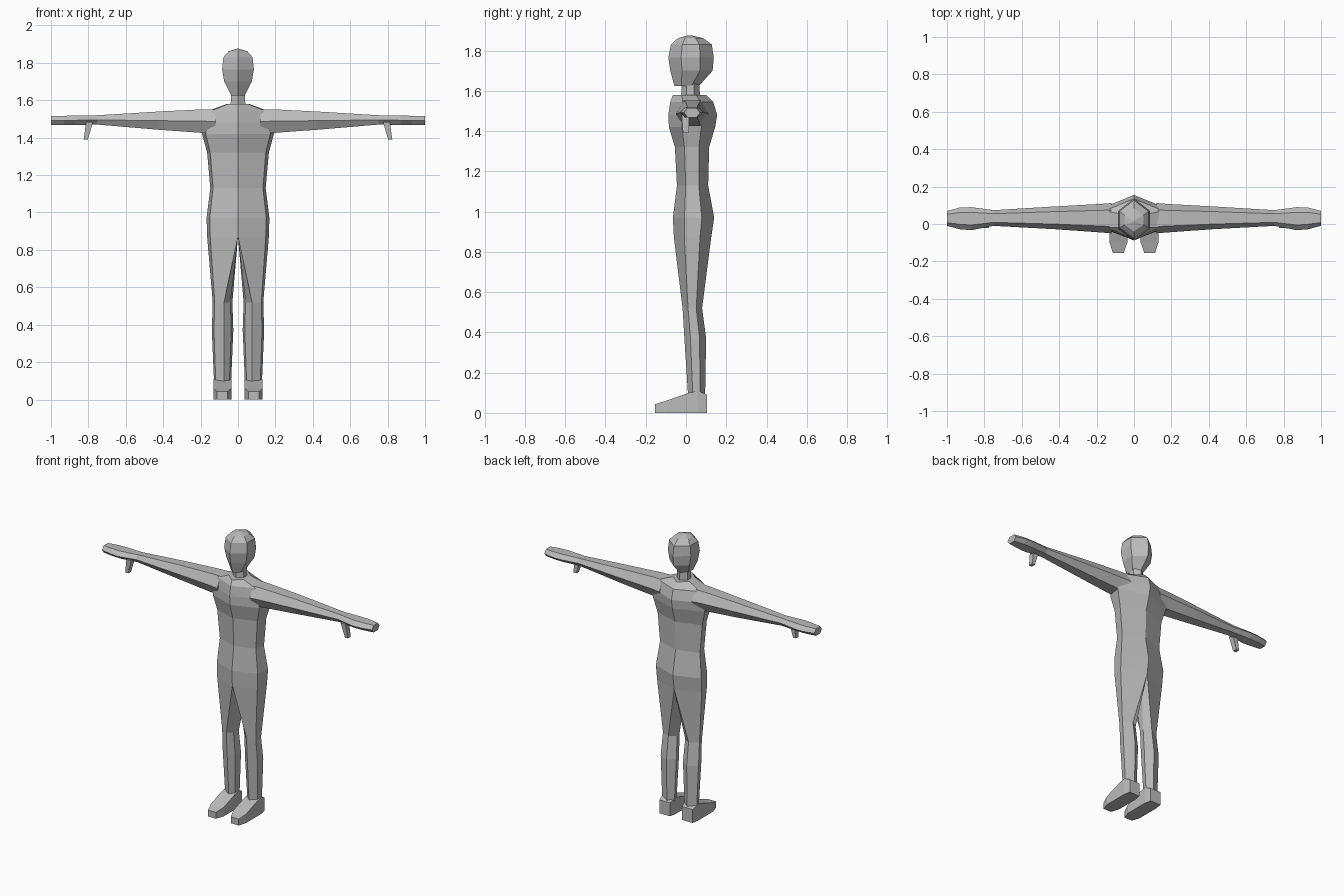
import bpy, bmesh
from mathutils import Vector

grey = bpy.data.materials.new("plain grey")
grey.diffuse_color = (0.5, 0.5, 0.5, 1)


def loft(name, rings, mirror=False):
    """Skin a list of equal-length point rings, cap the ends, mirror in x if asked."""
    bm = bmesh.new()
    for s in ((1, -1) if mirror else (1,)):
        vs = [[bm.verts.new((s * x, y, z)) for x, y, z in r] for r in rings]
        n = len(vs[0])
        for a, b in zip(vs, vs[1:]):
            for i in range(n):
                j = (i + 1) % n
                bm.faces.new((a[i], a[j], b[j], b[i]))
        bm.faces.new(vs[0])
        bm.faces.new(vs[-1])
    bmesh.ops.recalc_face_normals(bm, faces=bm.faces)
    me = bpy.data.meshes.new(name)
    bm.to_mesh(me)
    bm.free()
    me.materials.append(grey)
    ob = bpy.data.objects.new(name, me)
    bpy.context.collection.objects.link(ob)
    return ob


def body_ring(z, w, f, b, k=0.9):
    """Six-sided section with a ridge at front and back; w = half width."""
    fy, by = f + 0.28 * (b - f), b - 0.3 * (b - f)
    return [(0, f, z), (k * w, fy, z), (w, by, z), (0, b, z), (-w, by, z), (-k * w, fy, z)]


# torso
loft("torso", [body_ring(*r) for r in (
    (0.87, 0.165, -0.06, 0.125), (0.97, 0.168, -0.065, 0.14), (1.13, 0.148, -0.045, 0.11),
    (1.32, 0.165, -0.055, 0.115), (1.42, 0.192, -0.085, 0.145), (1.48, 0.18, -0.088, 0.155),
    (1.545, 0.155, -0.078, 0.135), (1.58, 0.06, -0.065, 0.1))])

# neck
loft("neck", [body_ring(1.56, 0.04, -0.025, 0.07, 1), body_ring(1.66, 0.036, -0.02, 0.065, 1)])

# head
loft("head", [body_ring(*r, 1) for r in (
    (1.625, 0.036, -0.058, 0.065), (1.70, 0.074, -0.078, 0.132), (1.765, 0.085, -0.088, 0.138),
    (1.83, 0.078, -0.075, 0.128), (1.862, 0.05, -0.04, 0.085), (1.876, 0.004, 0.01, 0.025))])


# legs: the ring splits the hip section, then becomes a closed six-sided column
def leg_ring(z, xi, xo, xf, f, b):
    fy, by = f + 0.28 * (b - f), b - 0.3 * (b - f)
    d = (xo - xi) * 0.1
    return [(xf, f, z), (xo - d, fy, z), (xo, by, z), (xf, b, z), (xi, by, z), (xi + d * (xf > 0), fy, z)]


loft("leg", [leg_ring(*r) for r in (
    (0.87, 0, 0.165, 0, -0.06, 0.125), (0.52, 0.03, 0.135, 0.075, -0.017, 0.08),
    (0.37, 0.025, 0.14, 0.075, -0.008, 0.1), (0.09, 0.037, 0.128, 0.075, 0.01, 0.095))], True)

# feet: boxes lofted from heel to toe
loft("foot", [[(xi, y, 0), (xo, y, 0), (xo, y, z), (xi, y, z)] for y, xi, xo, z in (
    (0.105, 0.045, 0.122, 0.09), (0.06, 0.036, 0.13, 0.11), (0.015, 0.036, 0.13, 0.1),
    (-0.1, 0.036, 0.13, 0.06), (-0.155, 0.055, 0.113, 0.043))], True)


# arms and hands
def arm_ring(x, y0, y1, z0, z1):
    c, h = (y0 + y1) / 2, (y1 - y0) / 2
    m = (z0 + z1) / 2
    return [(x, y0, m), (x, c - 0.55 * h, z1), (x, c + 0.55 * h, z1),
            (x, y1, m), (x, c + 0.55 * h, z0), (x, c - 0.55 * h, z0)]


loft("arm", [arm_ring(*r) for r in (
    (0.12, -0.05, 0.112, 1.42, 1.552), (0.18, -0.045, 0.107, 1.425, 1.552),
    (0.42, -0.028, 0.094, 1.442, 1.54), (0.75, -0.01, 0.074, 1.47, 1.52),
    (0.87, -0.033, 0.09, 1.468, 1.518), (0.93, -0.028, 0.088, 1.468, 1.517),
    (1.0, -0.01, 0.07, 1.468, 1.515))], True)

# thumbs
loft("thumb", [[(a, c, z), (b, c, z), (b, d, z), (a, d, z)] for a, b, c, d, z in (
    (0.775, 0.812, -0.022, 0.015, 1.485), (0.803, 0.825, -0.015, 0.015, 1.39))], True)
